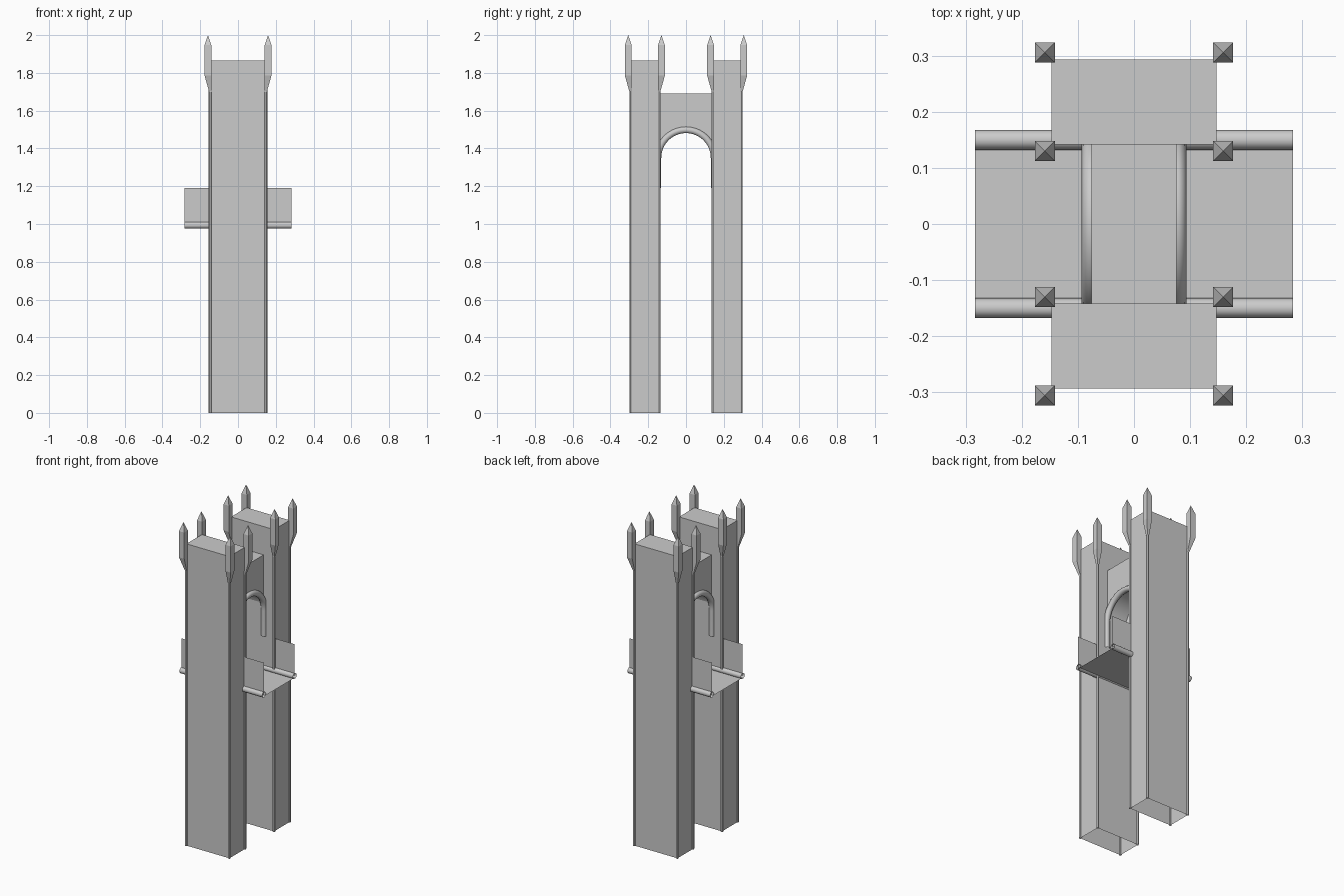
import bpy, bmesh, math
from mathutils import Vector

if "Cube" in bpy.data.objects:
    bpy.data.objects.remove(bpy.data.objects["Cube"], do_unlink=True)

stone = bpy.data.materials.new("grey stone")
stone.use_nodes = True
GREY = (0.6, 0.6, 0.6, 1)
stone.diffuse_color = GREY
stone.node_tree.nodes["Principled BSDF"].inputs["Base Color"].default_value = GREY

# Main dimensions
HALF_X, IN_Y, OUT_Y, TOWER_Z = 0.147, 0.142, 0.2935, 1.865
WALL_X, WALL_TOP = 0.0755, 1.69
ARCH_R, SPRING_Z, LEG_Z = 0.148, 1.35, 1.19
DECK_X, BEAM_Y, BEAM_Z, BEAM_R = 0.283, 0.15, 0.993, 0.0178


def add_object(name, data):
    ob = bpy.data.objects.new(name, data)
    bpy.context.collection.objects.link(ob)
    data.materials.append(stone)
    return ob


def from_bmesh(name, bm):
    bmesh.ops.recalc_face_normals(bm, faces=bm.faces)
    mesh = bpy.data.meshes.new(name)
    bm.to_mesh(mesh)
    bm.free()
    return add_object(name, mesh)


def sheet(name, corners):
    bm = bmesh.new()
    bm.faces.new([bm.verts.new(c) for c in corners])
    return from_bmesh(name, bm)


def tube(name, path, radius, resolution=3):
    """Open ended round tube along a path."""
    curve = bpy.data.curves.new(name, "CURVE")
    curve.dimensions = "3D"
    curve.bevel_depth = radius
    curve.bevel_resolution = resolution
    curve.use_fill_caps = False
    spline = curve.splines.new("POLY")
    spline.points.add(len(path) - 1)
    for point, co in zip(spline.points, path):
        point.co = (*co, 1)
    ob = add_object(name, curve)
    bpy.ops.object.select_all(action="DESELECT")
    ob.select_set(True)
    bpy.context.view_layer.objects.active = ob
    bpy.ops.object.convert(target="MESH")
    bpy.ops.object.shade_smooth_by_angle(angle=math.radians(50))
    return bpy.context.object


def tower(name, side):
    """Hollow shaft, open at the bottom."""
    bm = bmesh.new()
    bmesh.ops.create_cube(bm, size=1)
    for v in bm.verts:
        v.co = (v.co.x * 2 * HALF_X,
                side * (IN_Y + OUT_Y) / 2 + v.co.y * (OUT_Y - IN_Y),
                (v.co.z + 0.5) * TOWER_Z)
    floor = [f for f in bm.faces if f.calc_center_median().z < 0.01]
    ob_faces = bm.faces
    bmesh.ops.recalc_face_normals(bm, faces=ob_faces)
    bmesh.ops.delete(bm, geom=floor, context="FACES_ONLY")
    return from_bmesh(name, bm)


def pinnacle(name, base, centre):
    """Square spike flaring outward from a corner shaft."""
    bm = bmesh.new()
    levels = [(base, 1.70, 0.006), (centre, 1.785, 0.0178), (centre, 1.947, 0.0178)]
    rings = []
    for (x, y), z, h in levels:
        rings.append([bm.verts.new((x + h * a, y + h * b, z))
                      for a, b in ((-1, -1), (1, -1), (1, 1), (-1, 1))])
    tip = bm.verts.new((*centre, 2.0))
    bm.faces.new(rings[0])
    for i in range(4):
        j = (i + 1) % 4
        for low, high in zip(rings, rings[1:]):
            bm.faces.new((low[i], low[j], high[j], high[i]))
        bm.faces.new((rings[-1][i], rings[-1][j], tip))
    return from_bmesh(name, bm)


# Towers with corner shafts and pinnacles
for side, end in ((-1, "front"), (1, "back")):
    tower(end + "_tower", side)
    for sx, hand in ((-1, "right"), (1, "left")):
        for y, out, place in ((OUT_Y, 1, "outer"), (IN_Y, -1, "inner")):
            label = f"{end}_{hand}_{place}"
            x, cy = sx * HALF_X, side * y
            tube(label + "_corner_shaft", [(x, cy, 0), (x, cy, 1.72)], 0.008, 1)
            pinnacle(label + "_pinnacle", (x, cy), (sx * 0.159, side * (y + out * 0.012)))

# Wall joining the towers, with a round arched underside
limit = math.asin(IN_Y / ARCH_R)
STEPS = 32
bm = bmesh.new()
outline = [(IN_Y, WALL_TOP), (-IN_Y, WALL_TOP)]
for i in range(STEPS + 1):
    a = -limit + 2 * limit * i / STEPS
    outline.append((ARCH_R * math.sin(a), SPRING_Z + ARCH_R * math.cos(a)))
face = bm.faces.new([bm.verts.new((-WALL_X, y, z)) for y, z in outline])
new = bmesh.ops.extrude_face_region(bm, geom=[face])["geom"]
bmesh.ops.translate(bm, vec=Vector((2 * WALL_X, 0, 0)),
                    verts=[g for g in new if isinstance(g, bmesh.types.BMVert)])
wall = from_bmesh("arched_wall", bm)
bpy.ops.object.select_all(action="DESELECT")
wall.select_set(True)
bpy.context.view_layer.objects.active = wall
bpy.ops.object.shade_smooth_by_angle(angle=math.radians(30))

# Round mouldings around the arch
for sx, hand in ((-1, "right"), (1, "left")):
    x = sx * WALL_X
    path = [(x, -ARCH_R, LEG_Z)]
    for i in range(STEPS + 1):
        a = math.pi * i / STEPS
        path.append((x, -ARCH_R * math.cos(a), SPRING_Z + ARCH_R * math.sin(a)))
    path.append((x, ARCH_R, LEG_Z))
    tube(hand + "_arch_moulding", path, BEAM_R)

# Walkway deck, side beams and parapets
deck_z = BEAM_Z - 0.01
sheet("deck", [(-DECK_X, -BEAM_Y, deck_z), (DECK_X, -BEAM_Y, deck_z),
               (DECK_X, BEAM_Y, deck_z), (-DECK_X, BEAM_Y, deck_z)])
for side, end in ((-1, "front"), (1, "back")):
    y = side * BEAM_Y
    tube(end + "_beam", [(-DECK_X, y, BEAM_Z), (DECK_X, y, BEAM_Z)], BEAM_R)
    sheet(end + "_parapet", [(-DECK_X, y, BEAM_Z), (DECK_X, y, BEAM_Z),
                             (DECK_X, y, LEG_Z), (-DECK_X, y, LEG_Z)])
